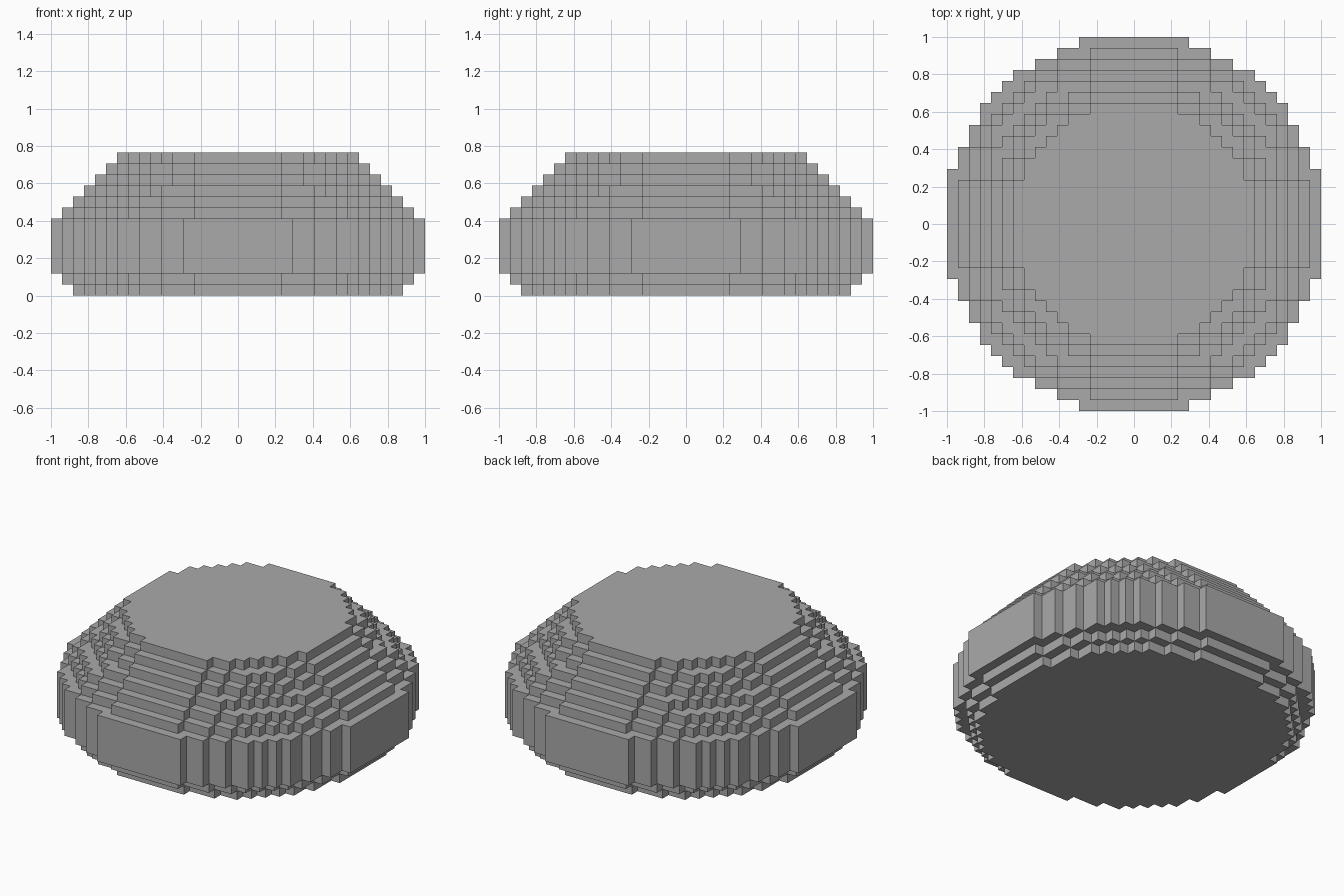
import bpy
import bmesh

cube = bpy.data.objects.get("Cube")
if cube:
    bpy.data.objects.remove(cube, do_unlink=True)

UNIT = 2 / 34          # edge of one block
HALF = 17              # half width of the widest layer, in blocks
# Half width of each layer from the ground up: undercut base, belt, stepped dome
LAYERS = [15, 16] + [HALF] * 5 + [16, 15, 14, 13, 12, 11]


def filled(i, j, k):
    """True when block (i, j) of layer k lies inside that layer's disc."""
    if not 0 <= k < len(LAYERS):
        return False
    return (i + 0.5) ** 2 + (j + 0.5) ** 2 < (LAYERS[k] + 0.13) ** 2


def add_side(bm, cell, axis, side):
    """Add one outward facing square of a block."""
    u, v = (axis + 1) % 3, (axis + 2) % 3
    corners = [(0, 0), (1, 0), (1, 1), (0, 1)]
    if side < 0:
        corners.reverse()
    verts = []
    for a, b in corners:
        p = list(cell)
        p[axis] += side > 0
        p[u] += a
        p[v] += b
        verts.append(bm.verts.new([c * UNIT for c in p]))
    bm.faces.new(verts)


# Outer shell of the stacked discs: only the exposed block sides
bm = bmesh.new()
for k in range(len(LAYERS)):
    for i in range(-HALF, HALF):
        for j in range(-HALF, HALF):
            if not filled(i, j, k):
                continue
            for axis in range(3):
                for side in (-1, 1):
                    near = [i, j, k]
                    near[axis] += side
                    if not filled(*near):
                        add_side(bm, (i, j, k), axis, side)

# Weld the squares and merge flat areas into large faces
bmesh.ops.remove_doubles(bm, verts=bm.verts, dist=UNIT / 100)
bmesh.ops.dissolve_limit(bm, angle_limit=0.01, verts=bm.verts, edges=bm.edges)

mesh = bpy.data.meshes.new("stepped_dome")
bm.to_mesh(mesh)
bm.free()
dome = bpy.data.objects.new("stepped_dome", mesh)
bpy.context.collection.objects.link(dome)

# Plain grey
grey = bpy.data.materials.new("grey")
grey.use_nodes = True
colour = (0.40, 0.40, 0.40, 1)
grey.diffuse_color = colour
grey.node_tree.nodes["Principled BSDF"].inputs["Base Color"].default_value = colour
mesh.materials.append(grey)
